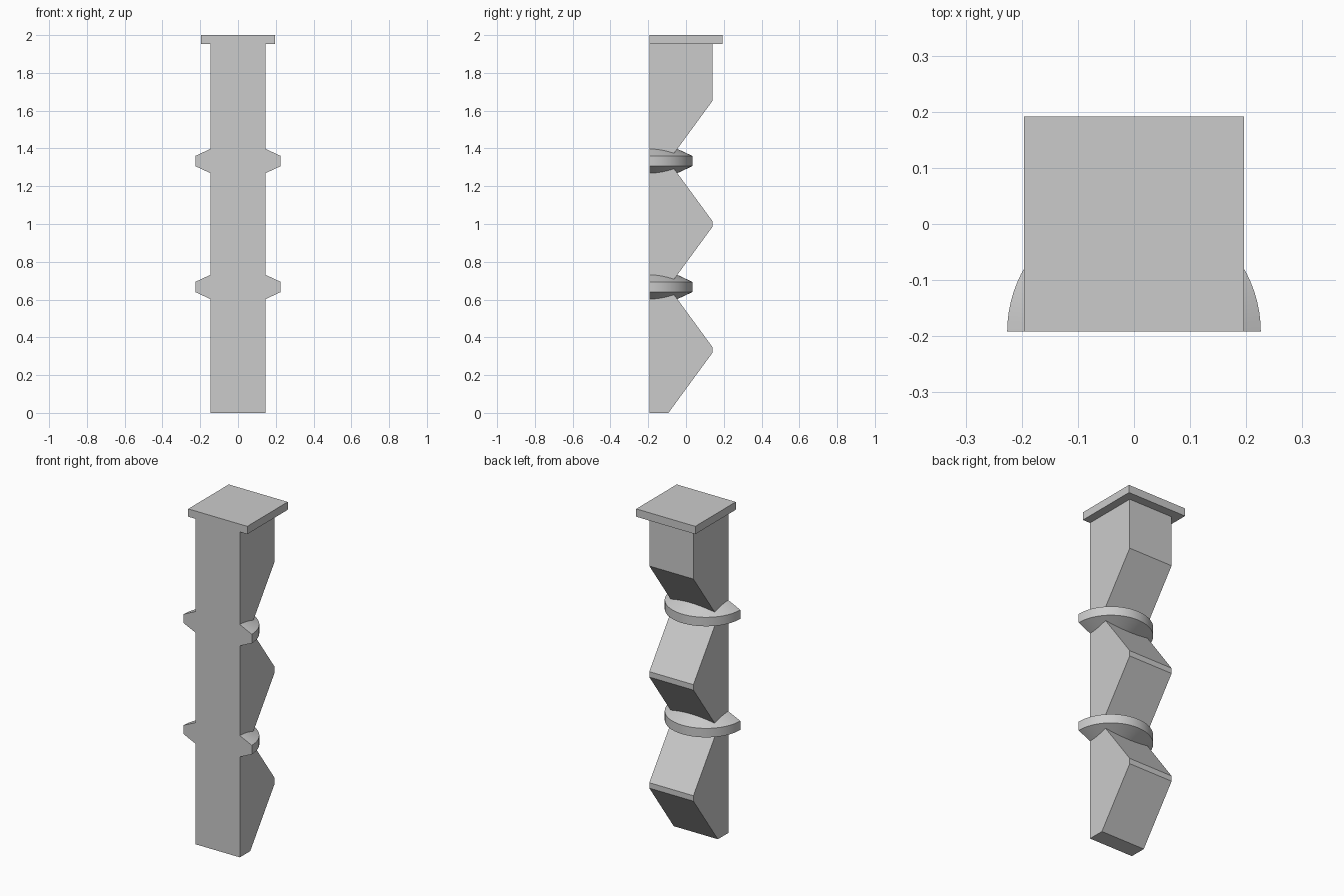
import bpy, bmesh
from math import pi, sin, cos

if "Cube" in bpy.data.objects:
    bpy.data.objects.remove(bpy.data.objects["Cube"])

FRONT, BACK, HALF = -0.192, 0.139, 0.1465   # column front, back, half width
PERIOD, NOTCH_Y = 2 / 3, -0.093             # notch spacing and depth
CAP_Z, CAP_HALF = 1.953, 0.196
RIM = 0.226

grey = bpy.data.materials.new("plain grey")
grey.use_nodes = True
grey.diffuse_color = (0.6, 0.6, 0.6, 1)
grey.node_tree.nodes["Principled BSDF"].inputs["Base Color"].default_value = (0.6, 0.6, 0.6, 1)


def finish(name, bm):
    bmesh.ops.recalc_face_normals(bm, faces=bm.faces)
    mesh = bpy.data.meshes.new(name)
    bm.to_mesh(mesh)
    bm.free()
    mesh.materials.append(grey)
    ob = bpy.data.objects.new(name, mesh)
    bpy.context.collection.objects.link(ob)
    return ob


def extrude_x(name, profile, half):
    """Side profile of (y, z) points extruded across x."""
    bm = bmesh.new()
    face = bm.faces.new([bm.verts.new((-half, y, z)) for y, z in profile])
    new = bmesh.ops.extrude_face_region(bm, geom=[face])["geom"]
    bmesh.ops.translate(bm, vec=(2 * half, 0, 0),
                        verts=[v for v in new if isinstance(v, bmesh.types.BMVert)])
    return finish(name, bm)


def half_collar(name, z):
    """Bevelled half ring around the column at a notch."""
    section = [(HALF, -0.064), (RIM, -0.027), (RIM, 0.027), (HALF, 0.064)]
    steps = 40
    bm = bmesh.new()
    rings = []
    for i in range(steps + 1):
        a = pi * i / steps
        rings.append([bm.verts.new((r * cos(a), FRONT + r * sin(a), z + h)) for r, h in section])
    for a, b in zip(rings, rings[1:]):
        for j in range(4):
            k = (j + 1) % 4
            bm.faces.new((a[j], a[k], b[k], b[j]))
    bm.faces.new(rings[0])
    bm.faces.new(rings[-1])
    ob = finish(name, bm)
    bpy.ops.object.select_all(action="DESELECT")
    ob.select_set(True)
    bpy.context.view_layer.objects.active = ob
    bpy.ops.object.shade_smooth_by_angle(angle=pi / 9)


# Zigzag column
profile = [(FRONT, 0)]
for i in range(3):
    z = i * PERIOD
    profile += [(NOTCH_Y, z), (BACK, z + 0.317)]
    if i < 2:
        profile.append((BACK, z + PERIOD - 0.317))
profile += [(BACK, CAP_Z), (FRONT, CAP_Z)]
extrude_x("column", profile, HALF)

# Square cap
extrude_x("cap", [(FRONT, CAP_Z), (-FRONT, CAP_Z), (-FRONT, 2), (FRONT, 2)], CAP_HALF)

# Collars at the notches
half_collar("lower_collar", PERIOD)
half_collar("upper_collar", 2 * PERIOD)
